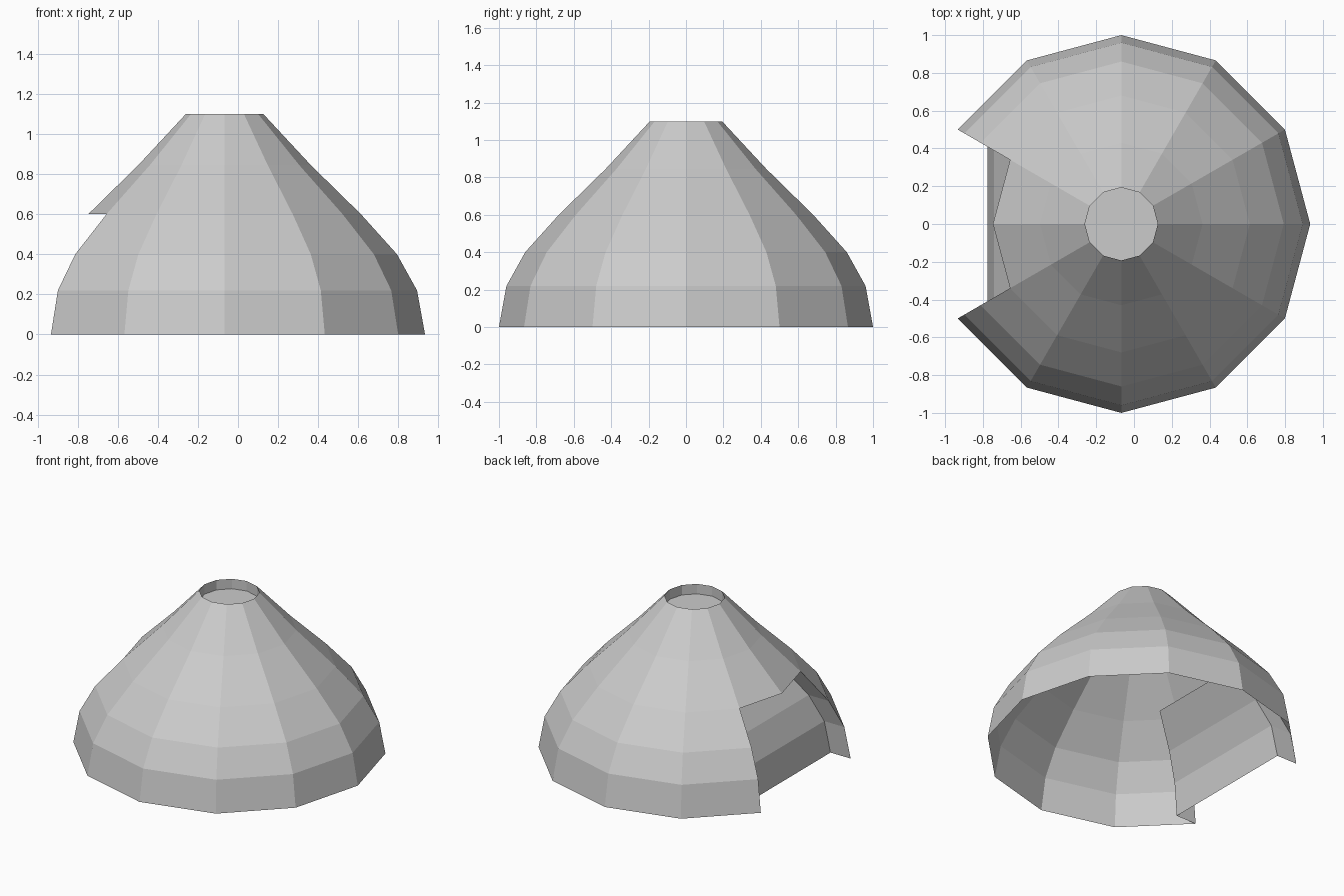
import bpy
from math import cos, sin, pi

if "Cube" in bpy.data.objects:
    bpy.data.objects.remove(bpy.data.objects["Cube"])

SIDES = 12
AXIS_X = -0.067
INSET = 0.157                      # depth of the recessed entrance
PROFILE = [(1.0, 0.0), (0.96, 0.22), (0.86, 0.4),
           (0.68, 0.6), (0.43, 0.845), (0.193, 1.1)]
SILL = 3                           # profile ring at the top of the entrance
GAP = (5, 6)                       # wall segments left open below that ring


def point(radius, z, i, shift=0.0):
    a = 2 * pi * (i % SIDES) / SIDES
    return (AXIS_X + radius * cos(a) + shift, radius * sin(a), z)


def make_object(name, verts, faces):
    mesh = bpy.data.meshes.new(name)
    mesh.from_pydata(verts, [], faces)
    mesh.update()
    ob = bpy.data.objects.new(name, mesh)
    bpy.context.collection.objects.link(ob)
    return ob


def ring_faces(level, skip=()):
    a, b = level * SIDES, (level + 1) * SIDES
    return [(a + i, a + (i + 1) % SIDES, b + (i + 1) % SIDES, b + i)
            for i in range(SIDES) if i not in skip]


# Dome shell, open underneath, with the entrance left out
verts = [point(r, z, i) for r, z in PROFILE for i in range(SIDES)]
faces = []
for level in range(len(PROFILE) - 1):
    faces += ring_faces(level, GAP if level < SILL else ())
make_object("dome_shell", verts, faces)

# Sunken top: short vertical wall and a flat floor
r_top, z_top = PROFILE[-1]
verts = [point(r_top, z, i) for z in (z_top - 0.07, z_top) for i in range(SIDES)]
faces = [tuple(reversed(f)) for f in ring_faces(0)] + [tuple(range(SIDES))]
make_object("top_recess", verts, faces)

# Entrance recess: side cheeks and curved back panel, four points per ring
verts, faces = [], []
for r, z in PROFILE[:SILL + 1]:
    verts += [point(r, z, 5), point(r, z, 5, INSET),
              point(r, z, 7, INSET), point(r, z, 7)]
for level in range(SILL):
    for k in range(3):
        a = level * 4 + k
        faces.append((a, a + 1, a + 5, a + 4))
# Flat ceiling under the overhang
verts.append(point(*PROFILE[SILL], 6))
c = SILL * 4
faces.append((c, c + 1, c + 2, c + 3, c + 4))
make_object("entrance_recess", verts, faces)
